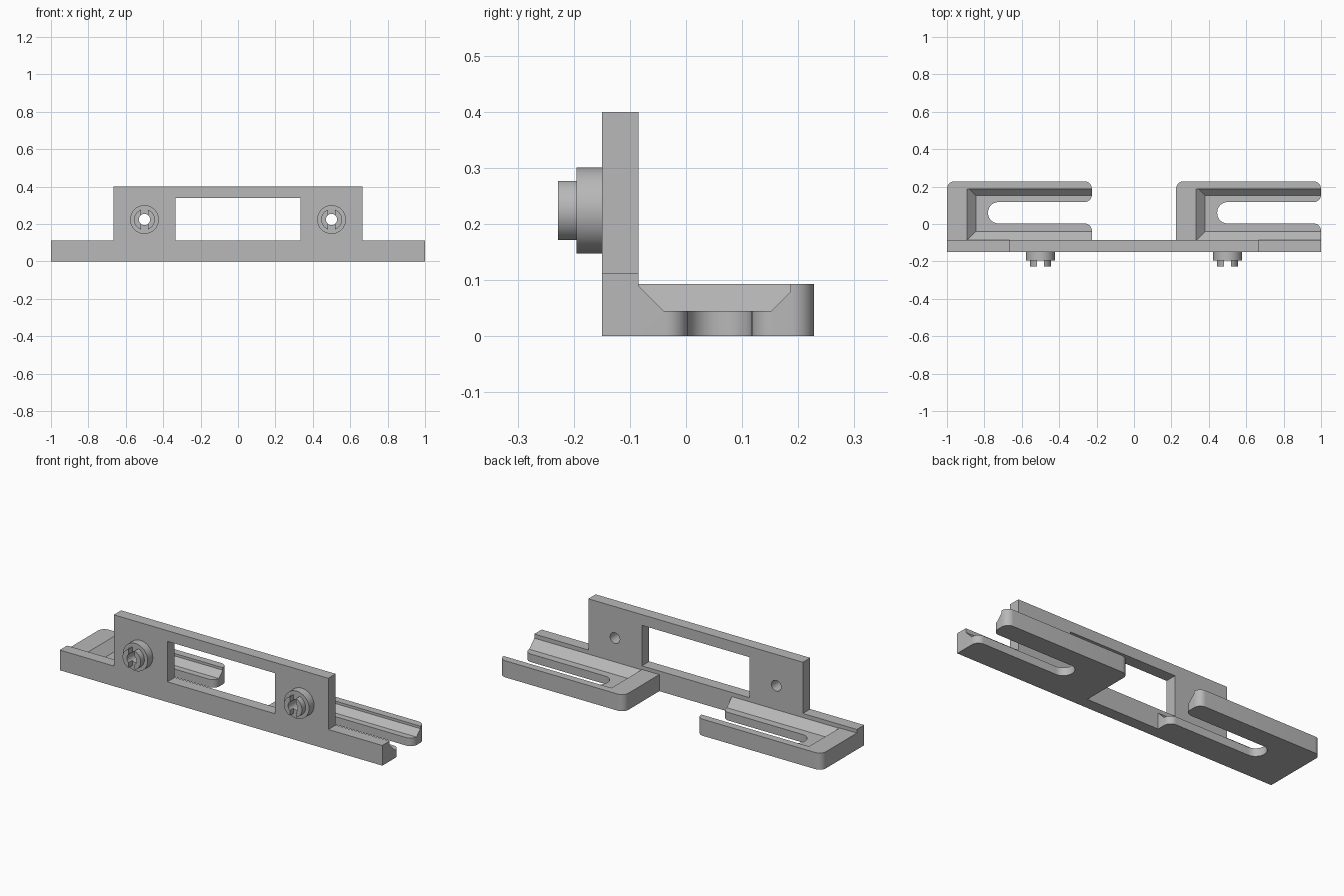
import bpy, bmesh, math
from mathutils import Vector

cube = bpy.data.objects.get("Cube")
if cube:
    bpy.data.objects.remove(cube, do_unlink=True)

grey = bpy.data.materials.new("mid grey")
grey.use_nodes = True
COLOUR = (0.48, 0.48, 0.48, 1)
grey.diffuse_color = COLOUR
grey.node_tree.nodes["Principled BSDF"].inputs["Base Color"].default_value = COLOUR


def prism(name, outline, axis, lo, hi, clip=None):
    """Extrude a 2D outline along an axis; optionally trim it by a plane."""
    place = {"X": lambda a, b: (lo, a, b), "Y": lambda a, b: (a, lo, b),
             "Z": lambda a, b: (a, b, lo)}[axis]
    bm = bmesh.new()
    face = bm.faces.new([bm.verts.new(place(a, b)) for a, b in outline])
    top = bmesh.ops.extrude_face_region(bm, geom=[face])["geom"]
    shift = Vector([(hi - lo) * (axis == k) for k in "XYZ"])
    bmesh.ops.translate(bm, vec=shift, verts=[v for v in top if isinstance(v, bmesh.types.BMVert)])
    if clip:
        cut = bmesh.ops.bisect_plane(bm, geom=bm.verts[:] + bm.edges[:] + bm.faces[:],
                                     plane_co=clip[0], plane_no=clip[1], clear_inner=True)
        bmesh.ops.contextual_create(
            bm, geom=[e for e in cut["geom_cut"] if isinstance(e, bmesh.types.BMEdge)])
    bmesh.ops.recalc_face_normals(bm, faces=bm.faces)
    mesh = bpy.data.meshes.new(name)
    bm.to_mesh(mesh)
    bm.free()
    mesh.materials.append(grey)
    obj = bpy.data.objects.new(name, mesh)
    bpy.context.collection.objects.link(obj)
    return obj


def combine(obj, tool, operation):
    """Apply a boolean and discard the tool."""
    mod = obj.modifiers.new(operation.lower(), "BOOLEAN")
    mod.operation, mod.solver, mod.object = operation, "EXACT", tool
    activate(obj)
    bpy.ops.object.modifier_apply(modifier=mod.name)
    bpy.data.objects.remove(tool, do_unlink=True)


def activate(obj):
    bpy.ops.object.select_all(action="DESELECT")
    obj.select_set(True)
    bpy.context.view_layer.objects.active = obj


def rect(a0, b0, a1, b1):
    return [(a0, b0), (a1, b0), (a1, b1), (a0, b1)]


def circle(x, z, r, n=48):
    return [(x + r * math.cos(math.tau * i / n), z + r * math.sin(math.tau * i / n))
            for i in range(n)]


def rounded(corners, steps=10):
    """Outline from (x, y, radius) corners with right angles."""
    pts = []
    for i, (x, y, r) in enumerate(corners):
        p = Vector((x, y))
        if r == 0:
            pts.append((x, y))
            continue
        u = (Vector(corners[i - 1][:2]) - p).normalized() * r
        v = (Vector(corners[(i + 1) % len(corners)][:2]) - p).normalized() * r
        for k in range(steps + 1):
            t = math.pi / 2 * k / steps
            pts.append(tuple(p + u * (1 - math.sin(t)) + v * (1 - math.cos(t))))
    return pts


FRONT, BACK = -0.15, -0.085      # plate faces
STEP, TRAY_TOP, FLOOR = 0.113, 0.093, 0.045
KNOB_Z = 0.224

# Upright plate with stepped shoulders and window
bracket = prism("bracket", [(-1, 0), (1, 0), (1, STEP), (0.665, STEP), (0.665, 0.4),
                            (-0.665, 0.4), (-0.665, STEP), (-1, STEP)], "Y", FRONT, BACK)
combine(bracket, prism("window_cutter", rect(-0.333, STEP, 0.333, 0.34), "Y", -0.3, 0.1),
        "DIFFERENCE")

# Two slotted trays, each with a sloped pocket open at its +x end
for start in (-1, 0.225):
    end = start + 0.775
    slot = start + 0.22
    tray = prism("tray", rounded([
        (start, BACK - 0.02, 0), (end, BACK - 0.02, 0), (end, 0.003, 0.04),
        (slot, 0.003, 0.055), (slot, 0.117, 0.055), (end, 0.117, 0.04),
        (end, 0.228, 0.04), (start, 0.228, 0.04)]), "Z", 0, TRAY_TOP)
    pocket = prism("pocket_cutter", [(-0.04, FLOOR), (0.152, FLOOR), (0.186, 0.079),
                                     (0.186, 0.105), (-0.1, 0.105)], "X", start, end + 0.1,
                   clip=((start + 0.155, 0, FLOOR), (1, 0, 1)))
    combine(tray, pocket, "DIFFERENCE")
    combine(bracket, tray, "UNION")

# Split-tip bosses on the front, bored through the plate
parts = [bracket]
for side, x in (("right", -0.5), ("left", 0.5)):
    boss = prism(side + "_boss", circle(x, KNOB_Z, 0.077), "Y", -0.195, FRONT)
    tip = prism("tip", circle(x, KNOB_Z, 0.056), "Y", -0.228, -0.17)
    combine(boss, tip, "UNION")
    combine(boss, prism("slit_cutter", rect(x - 0.019, 0.1, x + 0.019, 0.35), "Y", -0.3, -0.195),
            "DIFFERENCE")
    for part in (boss, bracket):
        combine(part, prism("bore_cutter", circle(x, KNOB_Z, 0.03, 32), "Y", -0.3, 0),
                "DIFFERENCE")
    parts.append(boss)

for part in parts:
    activate(part)
    bpy.ops.object.shade_smooth_by_angle(angle=math.radians(30))
